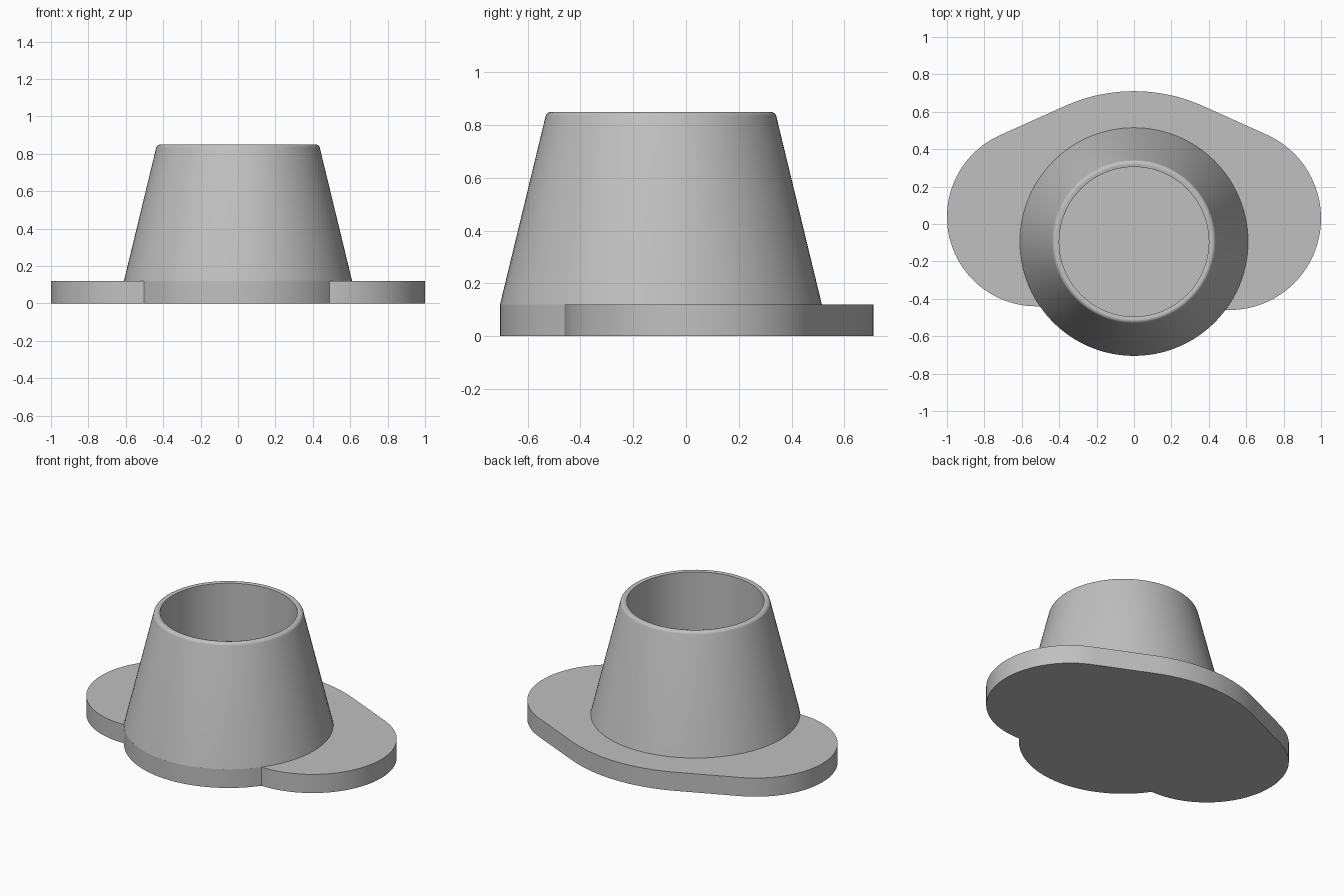
import bpy, bmesh, math
from mathutils import Vector

if "Cube" in bpy.data.objects:
    bpy.data.objects.remove(bpy.data.objects["Cube"])

grey = bpy.data.materials.new("plain grey")
grey.diffuse_color = (0.53, 0.53, 0.53, 1)
grey.use_nodes = True
grey.node_tree.nodes["Principled BSDF"].inputs["Base Color"].default_value = grey.diffuse_color

CY = -0.095      # cup axis in y
BASE_R = 0.61    # cup radius at the plate
PLATE = 0.12     # plate thickness
TOP = 0.85


def arc(cx, cy, r, a0, a1, n):
    """Points on an arc, angles in degrees."""
    return [(cx + r * math.cos(math.radians(a0 + (a1 - a0) * i / n)),
             cy + r * math.sin(math.radians(a0 + (a1 - a0) * i / n)))
            for i in range(n + 1)]


def make_object(name, bm):
    bmesh.ops.recalc_face_normals(bm, faces=bm.faces)
    mesh = bpy.data.meshes.new(name)
    bm.to_mesh(mesh)
    bm.free()
    mesh.materials.append(grey)
    ob = bpy.data.objects.new(name, mesh)
    bpy.context.collection.objects.link(ob)
    bpy.ops.object.select_all(action='DESELECT')
    ob.select_set(True)
    bpy.context.view_layer.objects.active = ob
    bpy.ops.object.shade_smooth_by_angle(angle=math.radians(30))
    return ob


# Base plate: round front, two side lobes, straight flanks and a shallow back arc
front_l = math.degrees(math.atan2(-0.443 - CY, -0.503))
front_r = math.degrees(math.atan2(-0.46 - CY, 0.49))
outline = (arc(0, CY, BASE_R, front_l, front_r, 40)
           + arc(0.51, 0.03, 0.49, -91, 66, 48)
           + arc(0, -0.19, 0.90, 66, 114, 24)
           + arc(-0.522, 0.038, 0.478, 114, 270, 48))
bm = bmesh.new()
face = bm.faces.new([bm.verts.new((x, y, 0)) for x, y in outline])
ext = bmesh.ops.extrude_face_region(bm, geom=[face])
bmesh.ops.translate(bm, vec=(0, 0, PLATE),
                    verts=[v for v in ext["geom"] if isinstance(v, bmesh.types.BMVert)])
make_object("base_plate", bm)

# Tapered cup: sloped outer wall, rounded rim, straight bore down to the plate
rim = arc(0.416, TOP - 0.022, 0.022, 14, 90, 6)
profile = [(BASE_R, PLATE)] + rim + [(0.40, TOP - 0.004), (0.40, PLATE)]
bm = bmesh.new()
verts = [bm.verts.new((r, CY, z)) for r, z in profile]
edges = [bm.edges.new(pair) for pair in zip(verts, verts[1:])]
bmesh.ops.spin(bm, geom=verts + edges, cent=Vector((0, CY, 0)), axis=(0, 0, 1),
               angle=math.tau, steps=96)
bmesh.ops.remove_doubles(bm, verts=bm.verts, dist=0.0005)
make_object("tapered_cup", bm)
